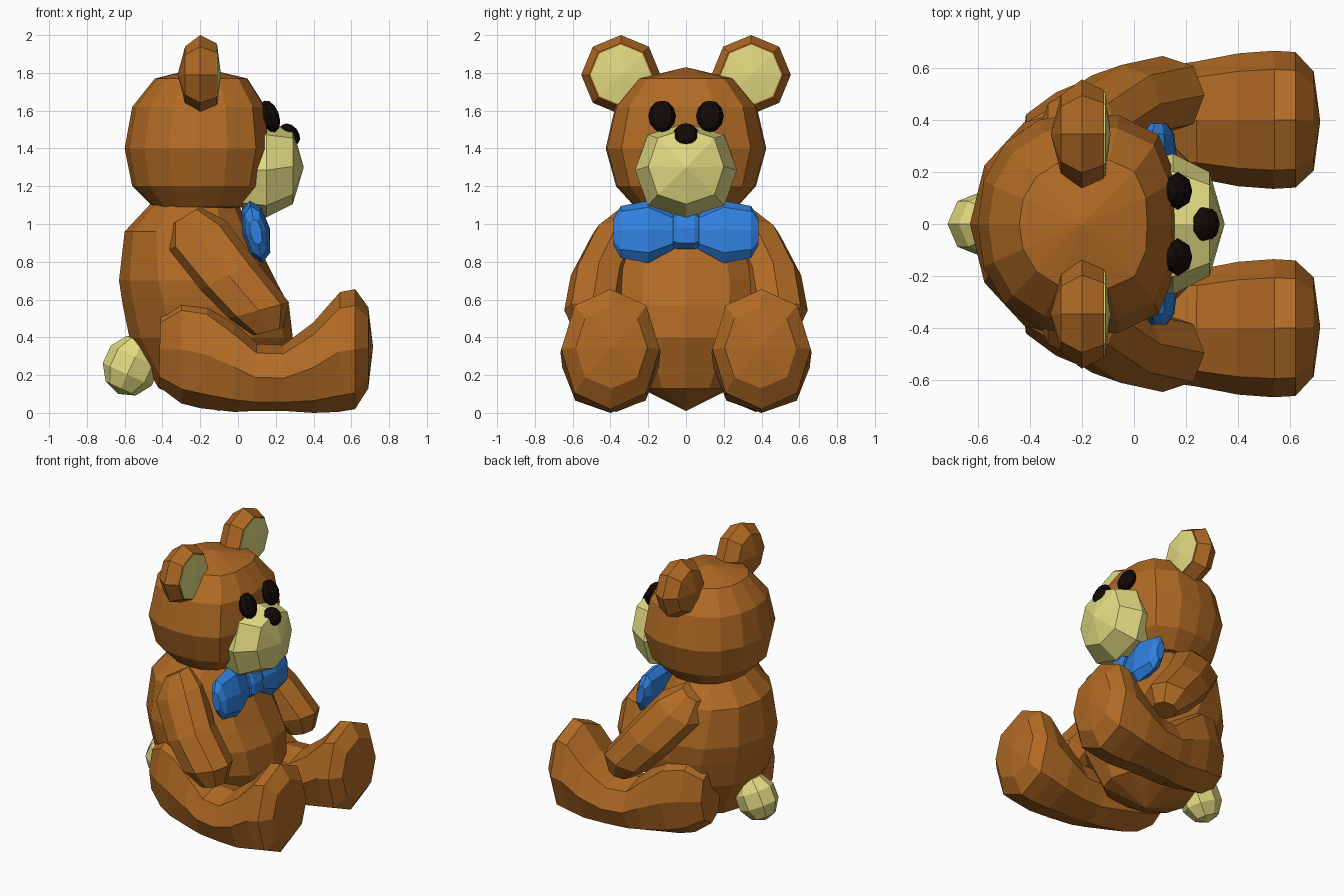
import bpy, bmesh, math
from mathutils import Vector

if "Cube" in bpy.data.objects:
    bpy.data.objects.remove(bpy.data.objects["Cube"])


def material(name, rgb):
    m = bpy.data.materials.new(name)
    m.diffuse_color = (*rgb, 1)
    m.use_nodes = True
    m.node_tree.nodes["Principled BSDF"].inputs["Base Color"].default_value = m.diffuse_color
    return m


BROWN = material("brown_plush", (0.44, 0.145, 0.018))
CREAM = material("cream_plush", (0.76, 0.70, 0.22))
BLUE = material("blue_ribbon", (0.03, 0.22, 0.74))
BLACK = material("black_glass", (0.006, 0.003, 0.002))


def finish(bm, name, mat):
    bmesh.ops.recalc_face_normals(bm, faces=bm.faces)
    me = bpy.data.meshes.new(name)
    bm.to_mesh(me)
    bm.free()
    me.materials.append(mat)
    ob = bpy.data.objects.new(name, me)
    bpy.context.collection.objects.link(ob)
    return ob


def loft(name, rings, mat, n=8, power=2.0, back=None, start=None, end=None):
    """Skin rings of (centre, half axis a, half axis b).
    power squares the section off (back: on its -a side); start/end are tips."""
    bm = bmesh.new()
    loops = []
    for c, a, b in rings:
        c, a, b = Vector(c), Vector(a), Vector(b)
        loop = []
        for i in range(n):
            t = 2 * math.pi * i / n
            u, v = math.cos(t), math.sin(t)
            p = back if back and u < 0 else power
            k = (abs(u) ** p + abs(v) ** p) ** (-1 / p)
            loop.append(bm.verts.new(c + a * (u * k) + b * (v * k)))
        loops.append(loop)
    for p, q in zip(loops, loops[1:]):
        for i in range(n):
            j = (i + 1) % n
            bm.faces.new((p[i], p[j], q[j], q[i]))
    for loop, tip in ((loops[0], start), (loops[-1], end)):
        if tip is None:
            bm.faces.new(loop)
        else:
            v = bm.verts.new(tip)
            for i in range(n):
                bm.faces.new((loop[i], loop[(i + 1) % n], v))
    return finish(bm, name, mat)


def plan_rings(rows):
    """Rows of (z, x min, x max, half width) -> horizontal rings."""
    return [(((x0 + x1) / 2, 0, z), ((x1 - x0) / 2, 0, 0), (0, w, 0)) for z, x0, x1, w in rows]


def limb_rings(rows, s):
    """Rows of (top x, top z, bottom x, bottom z, y, half width) -> limb rings."""
    return [(((tx + bx) / 2, s * y, (tz + bz) / 2), (0, w, 0), ((tx - bx) / 2, 0, (tz - bz) / 2))
            for tx, tz, bx, bz, y, w in rows]


def ball(name, centre, size, tilt, mat, u=8, v=6):
    bm = bmesh.new()
    bmesh.ops.create_uvsphere(bm, u_segments=u, v_segments=v, radius=1)
    ob = finish(bm, name, mat)
    ob.location, ob.scale = centre, size
    ob.rotation_euler = (0, math.radians(tilt), 0)
    return ob


# Body and head
loft("body", plan_rings([
    (0.13, -0.42, 0.19, 0.24), (0.40, -0.575, 0.29, 0.41), (0.57, -0.61, 0.27, 0.445),
    (0.70, -0.63, 0.20, 0.45), (0.96, -0.60, 0.07, 0.38), (1.11, -0.46, 0.0, 0.25)]),
    BROWN, 12, 2.2, back=2.0, start=(-0.1, 0, 0.01))
loft("head", plan_rings([
    (1.09, -0.45, 0.03, 0.27), (1.20, -0.56, 0.13, 0.37), (1.40, -0.60, 0.17, 0.425),
    (1.62, -0.56, 0.145, 0.375), (1.77, -0.44, 0.05, 0.25)]),
    BROWN, 16, 3.2, back=2.2, start=(-0.2, 0, 1.06), end=(-0.2, 0, 1.83))

# Muzzle, nose and tail
loft("muzzle", [((x, 0, z), (0, a, 0), (0, 0, b)) for x, z, a, b in (
    (0.02, 1.285, 0.235, 0.23), (0.15, 1.285, 0.27, 0.25), (0.29, 1.305, 0.20, 0.20))],
    CREAM, 8, 2.4, end=(0.348, 0, 1.30))
ball("nose", (0.275, 0, 1.475), (0.045, 0.07, 0.065), -40, BLACK)
ball("tail", (-0.565, 0, 0.25), (0.15, 0.13, 0.165), 25, CREAM, 8, 5)

# Bow tie knot
TILT = Vector((-0.2, 0, 0.98))
SIDE = Vector((0.98, 0, 0.2))
loft("bow_knot", [((0.105, y, 0.965), SIDE * t, TILT * h) for y, t, h in (
    (-0.07, 0.05, 0.085), (-0.045, 0.065, 0.1), (0.045, 0.065, 0.1), (0.07, 0.05, 0.085))],
    BLUE, 8, 2.6)

# Mirrored parts
for s, tag in ((1, "left"), (-1, "right")):
    loft(f"arm_{tag}", limb_rings([
        (-0.20, 1.09, -0.35, 1.00, 0.28, 0.10), (-0.06, 1.015, -0.37, 0.86, 0.355, 0.145),
        (0.10, 0.80, -0.20, 0.655, 0.46, 0.15), (0.27, 0.585, -0.05, 0.50, 0.495, 0.15),
        (0.24, 0.45, 0.08, 0.41, 0.50, 0.09)], s), BROWN, 8, 2.3)
    loft(f"leg_{tag}", limb_rings([
        (-0.41, 0.53, -0.42, 0.14, 0.31, 0.11), (-0.30, 0.62, -0.30, 0.05, 0.325, 0.18),
        (-0.16, 0.60, -0.20, 0.025, 0.35, 0.205), (-0.02, 0.48, -0.02, 0.005, 0.37, 0.21),
        (0.10, 0.365, 0.08, 0.01, 0.39, 0.21), (0.24, 0.36, 0.25, 0.01, 0.40, 0.225),
        (0.40, 0.48, 0.40, 0.0, 0.40, 0.255), (0.54, 0.64, 0.53, 0.005, 0.40, 0.265),
        (0.62, 0.655, 0.62, 0.02, 0.40, 0.26), (0.69, 0.56, 0.69, 0.13, 0.395, 0.19)], s),
        BROWN, 8, 2.2, end=(0.715, s * 0.395, 0.35))
    ear = [((x, s * 0.345, 1.79), (0, r, 0), (0, 0, r)) for x, r in (
        (-0.28, 0.15), (-0.20, 0.21), (-0.115, 0.168))]
    loft(f"ear_{tag}", ear, BROWN, 8, start=(-0.32, s * 0.345, 1.79))
    loft(f"inner_ear_{tag}", [((x, s * 0.345, 1.79), (0, r, 0), (0, 0, r)) for x, r in (
        (-0.14, 0.16), (-0.11, 0.16))], CREAM, 8, end=(-0.09, s * 0.345, 1.79))
    ball(f"eye_{tag}", (0.168, s * 0.127, 1.57), (0.05, 0.073, 0.088), -20, BLACK)
    loft(f"bow_loop_{tag}", [((0.095, s * y, 0.958), SIDE * t, TILT * h) for y, t, h in (
        (0.05, 0.04, 0.085), (0.20, 0.072, 0.168), (0.345, 0.055, 0.14), (0.385, 0.03, 0.07))],
        BLUE, 8, 2.2)
